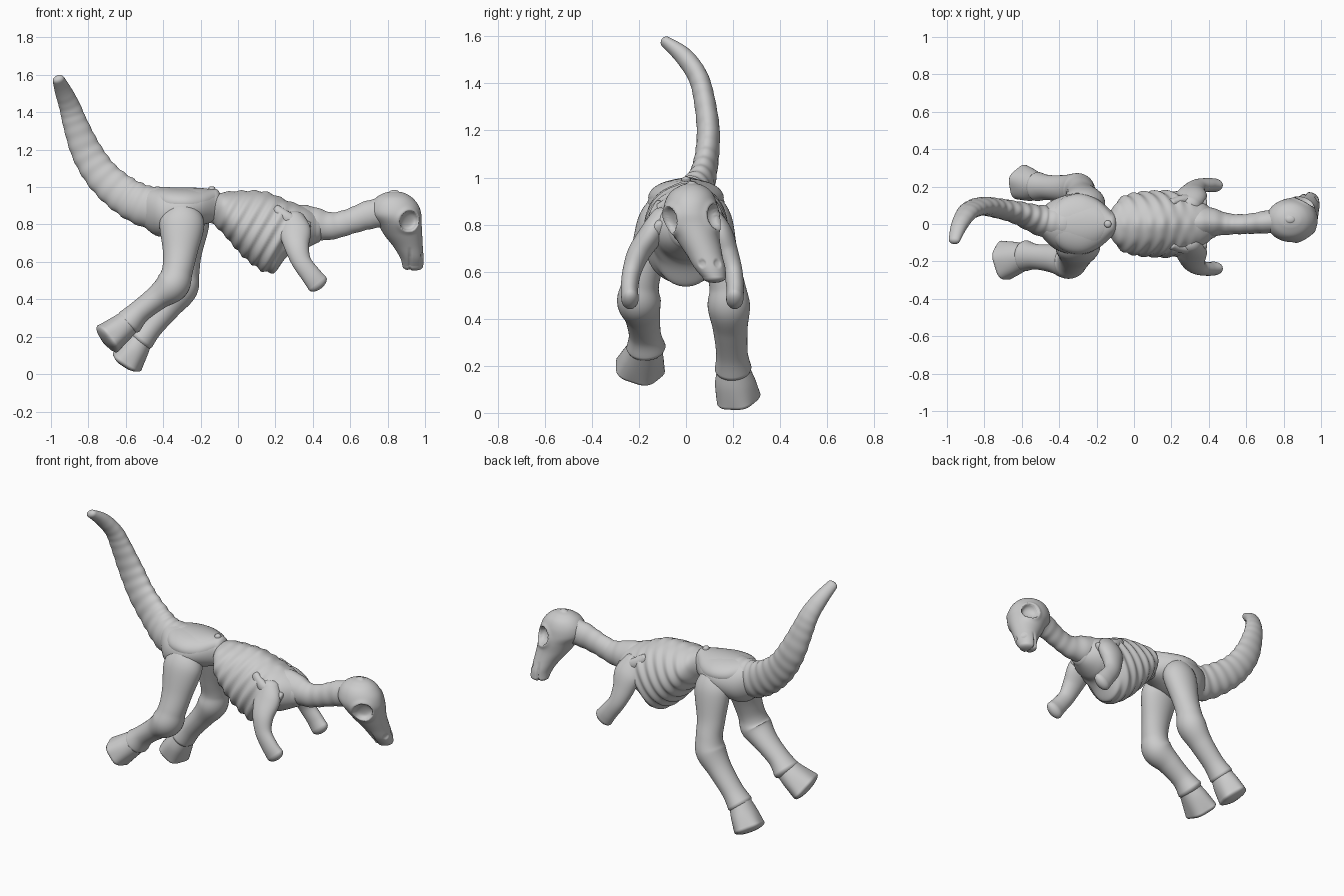
import bpy, bmesh, math
from mathutils import Vector


def spline(pts, steps):
    """Catmull-Rom samples through (x, y, z, side radius, upright radius) stations."""
    out, n = [], len(pts)
    for i in range(n - 1):
        p0, p1, p2, p3 = pts[max(i - 1, 0)], pts[i], pts[i + 1], pts[min(i + 2, n - 1)]
        for k in range(steps):
            t = k / steps
            out.append([0.5 * (2 * b + (c - a) * t + (2 * a - 5 * b + 4 * c - d) * t * t
                               + (3 * b - a - 3 * c + d) * t ** 3)
                        for a, b, c, d in zip(p0, p1, p2, p3)])
    out.append(list(pts[-1]))
    return out


def loft(name, pts, bump=None, axis=None, sides=40, steps=8, cap=0.5):
    """Smooth tube through the stations, rounded at both ends."""
    s = spline(pts, steps)
    centres = [Vector(r[:3]) for r in s]
    rings = []
    for i, r in enumerate(s):
        t = Vector(axis) if axis else centres[min(i + 1, len(s) - 1)] - centres[max(i - 1, 0)]
        rings.append((centres[i], t.normalized(), r[3], r[4], i / (len(s) - 1)))
    first, last = rings[0], rings[-1]

    def dome(ring, sign):
        c, t, a, b, u = ring
        return [(c + t * sign * cap * min(a, b) * math.sin(q), t, a * math.cos(q), b * math.cos(q), u)
                for q in (0.35, 0.7, 1.0, 1.3, 1.5)]
    rings = dome(first, -1)[::-1] + rings + dome(last, 1)
    bm = bmesh.new()
    loops = []
    for c, t, a, b, u in rings:
        lat = (Vector((0, 1, 0)) - t * t.y).normalized()
        up = t.cross(lat)
        loop = []
        for k in range(sides):
            q = 2 * math.pi * k / sides
            off = lat * a * math.cos(q) + up * b * math.sin(q)
            f = bump(u, q, c + off) if bump else 1
            loop.append(bm.verts.new(c + off * f))
        loops.append(loop)
    for l0, l1 in zip(loops, loops[1:]):
        for k in range(sides):
            j = (k + 1) % sides
            bm.faces.new((l0[k], l0[j], l1[j], l1[k]))
    bm.faces.new(loops[0])
    bm.faces.new(loops[-1])
    bmesh.ops.recalc_face_normals(bm, faces=bm.faces)
    me = bpy.data.meshes.new(name)
    bm.to_mesh(me)
    bm.free()
    for p in me.polygons:
        p.use_smooth = True
    ob = bpy.data.objects.new(name, me)
    bpy.context.collection.objects.link(ob)
    return ob


def dent(ob, at, radius, depth, toward, rim=0.0):
    """Press a round hollow with a raised rim."""
    at, toward = Vector(at), Vector(toward)
    d = (toward - at).normalized()
    for v in ob.data.vertices:
        x = (v.co - at).length / radius
        if x < 1:
            v.co += d * depth * math.sqrt(1 - x * x)
        v.co -= d * rim * math.exp(-((x - 1.1) / 0.25) ** 2)


# Ribcage with slanted ribs and a knobbly spine
def ribs(u, q, p):
    top = max(0.0, math.sin(q))
    fade = (1 - top ** 3) * min(1, max(0, (0.36 - p.x) / 0.1))
    wave = math.sin(2 * math.pi * (0.85 * p.x - 0.5 * p.z) / 0.062)
    knob = top ** 40 * (0.03 + 0.02 * math.sin(p.x * 90))
    return 1 + 0.035 * wave * fade + knob


loft("ribcage", [(-.13, 0, .88, .06, .08), (-.07, 0, .855, .14, .115), (.02, 0, .805, .168, .17),
                 (.12, 0, .765, .175, .208), (.19, 0, .75, .175, .205), (.26, 0, .775, .165, .15),
                 (.36, 0, .78, .125, .11), (.42, 0, .78, .075, .08)],
     ribs, axis=(1, 0, 0), sides=80, steps=14)

# Pelvis with a soft hip crest and a spine knob
loft("pelvis", [(-.5, .01, .885, .07, .1), (-.42, 0, .865, .135, .13), (-.3, 0, .88, .165, .118),
                (-.2, 0, .895, .135, .1), (-.12, 0, .9, .07, .085)], axis=(1, 0, 0))
loft("hip_crest", [(-.47, 0, .93, .06, .055), (-.38, 0, .92, .14, .075), (-.28, 0, .915, .16, .08),
                   (-.19, 0, .915, .125, .075), (-.12, 0, .93, .06, .06)], axis=(1, 0, 0))
loft("spine_knob", [(-.14, 0, .95, .03, .03), (-.14, 0, .995, .018, .018)])


# Tail with ringed vertebrae, smoother to the tip
def vertebrae(u, q, p):
    return 1 + 0.04 * math.sin(u * 2 * math.pi * 17) * max(0, 1 - u * 1.05) * min(1, u * 5)


loft("tail", [(-.38, 0, .88, .11, .12), (-.5, .02, .9, .082, .11), (-.62, .06, .965, .06, .1),
              (-.73, .085, 1.065, .052, .09), (-.81, .095, 1.19, .049, .082), (-.867, .078, 1.33, .045, .067),
              (-.9, .05, 1.43, .042, .056), (-.935, -.01, 1.515, .038, .045), (-.96, -.085, 1.575, .024, .032)],
     vertebrae, steps=20, cap=0.9)


# Neck with faint vertebrae
loft("neck", [(.27, 0, .81, .1, .09), (.38, .01, .8, .085, .09), (.5, 0, .79, .058, .07),
              (.6, 0, .815, .053, .066), (.7, .01, .85, .06, .075), (.8, .02, .87, .07, .08)],
     lambda u, q, p: 1 + 0.018 * math.sin(u * 50) + 0.12 * max(0, math.sin(q)) ** 12 * (1 - u), steps=12)

# Skull, built from crown down to snout
skull = loft("skull", [(.835, .025, .975, .02, .025), (.835, .025, .965, .05, .062), (.835, .022, .94, .086, .1),
                       (.838, .02, .9, .108, .128), (.845, .02, .85, .117, .136), (.865, .03, .8, .112, .117),
                       (.885, .05, .74, .093, .1), (.91, .075, .68, .078, .078),
                       (.93, .1, .62, .067, .062), (.935, .12, .575, .05, .055)],
             axis=(0, 0, -1), sides=96, steps=10, cap=0.45)
dent(skull, (.915, -.065, .82), .055, .045, (.89, .03, .82), .006)
dent(skull, (.92, .13, .835), .055, .045, (.89, .03, .825), .006)
for y in (.07, .135):
    dent(skull, (.98, y, .635), .018, .007, (.92, .1, .64))
for v in skull.data.vertices:
    if v.co.z < .68:
        k = math.exp(-((v.co.x - .918) / .008) ** 2) * min(1, (.68 - v.co.z) / .05)
        v.co += (Vector((.925, .1, .63)) - v.co) * 0.14 * k


# Hind legs: thigh, knee, shin, ankle, then a flared toed foot
def toes(u, q, p):
    return 1 + 0.045 * u * u * math.cos(5 * q)


loft("hind_leg_near", [(-.3, -.09, .87, .075, .09), (-.3, -.12, .8, .088, .12), (-.31, -.165, .65, .076, .092),
                       (-.325, -.192, .55, .078, .082), (-.352, -.2, .475, .093, .09), (-.43, -.185, .41, .076, .068),
                       (-.525, -.175, .335, .068, .062), (-.58, -.17, .28, .083, .075)])
loft("hind_foot_near", [(-.57, -.175, .29, .065, .065), (-.625, -.182, .245, .086, .075),
                        (-.695, -.198, .19, .106, .088)], toes, cap=0.32)
loft("hind_leg_far", [(-.26, .09, .87, .075, .09), (-.265, .115, .8, .085, .11), (-.28, .15, .64, .074, .085),
                      (-.285, .175, .54, .076, .078), (-.302, .182, .455, .09, .086), (-.37, .188, .36, .074, .068),
                      (-.46, .195, .255, .067, .062), (-.515, .2, .19, .078, .072)])
loft("hind_foot_far", [(-.515, .2, .2, .065, .062), (-.55, .207, .135, .085, .075),
                       (-.594, .22, .065, .094, .088)], toes, cap=0.32)

# Short forelimbs and shoulder blades, splayed slightly differently
for s, side, spread in ((-1, "near", 1.0), (1, "far", 0.87)):
    k = s * spread
    loft("foreleg_" + side, [(.29, s * .1, .82, .055, .07), (.305, s * .145, .76, .053, .085),
                             (.315, k * .2, .68, .048, .066), (.34, k * .23, .6, .04, .052),
                             (.39, k * .24, .53, .037, .053), (.425, k * .238, .485, .037, .058)], cap=0.9)
    loft("shoulder_blade_" + side, [(.2, s * .115, .88, .02, .028), (.27, s * .13, .83, .028, .035),
                                    (.36, s * .11, .77, .035, .05)])
